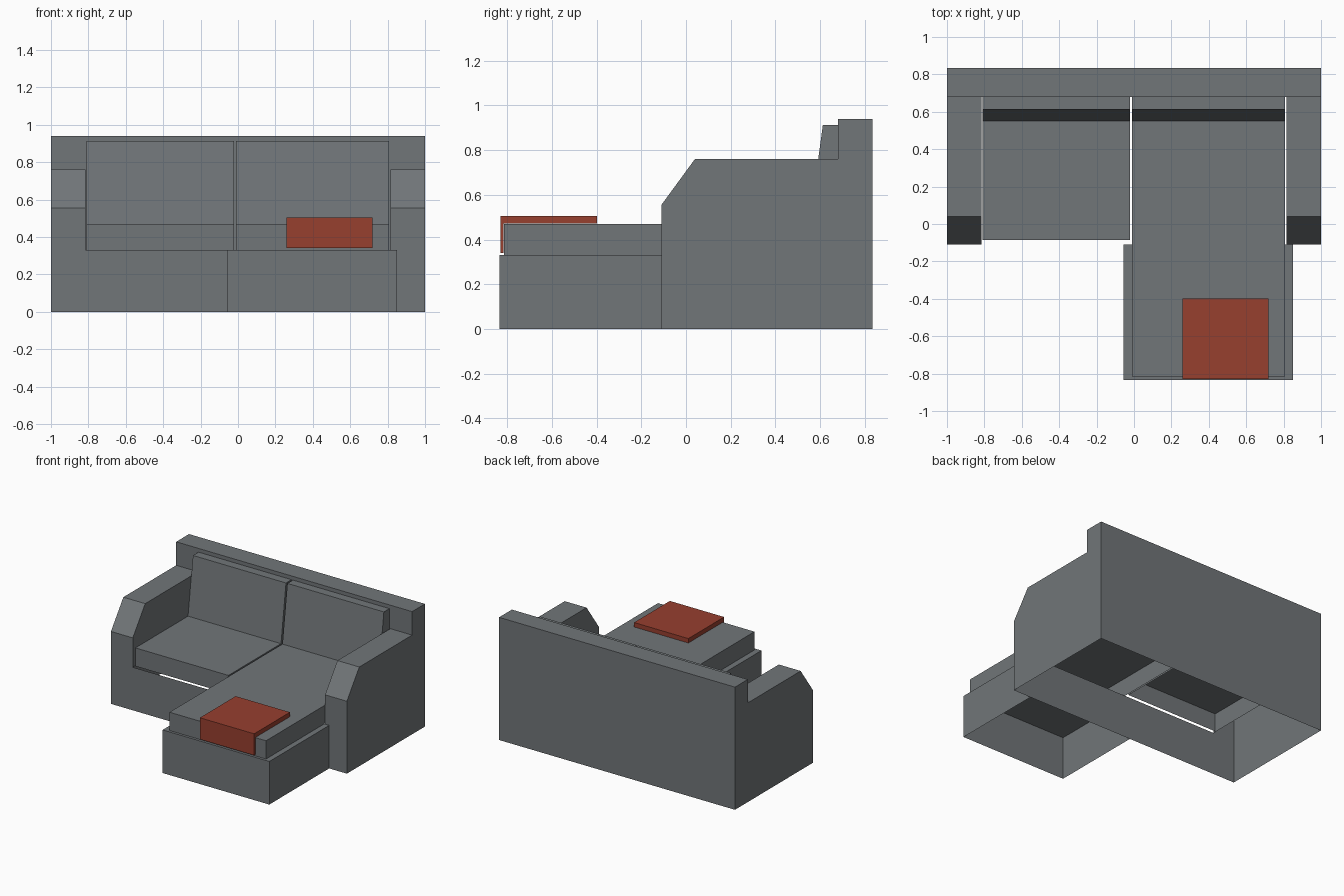
import bpy
import bmesh

if "Cube" in bpy.data.objects:
    bpy.data.objects.remove(bpy.data.objects["Cube"])


def material(name, rgb):
    m = bpy.data.materials.new(name)
    m.diffuse_color = (*rgb, 1)
    m.use_nodes = True
    m.node_tree.nodes["Principled BSDF"].inputs["Base Color"].default_value = m.diffuse_color
    return m


GREY = material("grey_fabric", (0.165, 0.180, 0.190))
RED = material("red_blanket", (0.31, 0.05, 0.028))


def strip(bm, x0, x1, path):
    """Sweep a (y, z) path across x, giving one quad per segment."""
    for p, q in zip(path, path[1:]):
        bm.faces.new([bm.verts.new(v) for v in
                      ((x0, *p), (x1, *p), (x1, *q), (x0, *q))])


def cap(bm, x, outline, right):
    """Flat side panel at x, facing +x when right is true."""
    pts = outline[::-1] if right else outline
    bm.faces.new([bm.verts.new((x, *p)) for p in pts])


def finish(bm, name, mat):
    bmesh.ops.remove_doubles(bm, verts=bm.verts, dist=1e-4)
    mesh = bpy.data.meshes.new(name)
    bm.to_mesh(mesh)
    bm.free()
    mesh.materials.append(mat)
    ob = bpy.data.objects.new(name, mesh)
    bpy.context.collection.objects.link(ob)
    return ob


def shell(name, x0, x1, path, mat=GREY, close=False, corner=()):
    """Upholstered shell: swept path with two side panels."""
    bm = bmesh.new()
    strip(bm, x0, x1, path + path[:1] if close else path)
    outline = path + list(corner)
    cap(bm, x0, outline, False)
    cap(bm, x1, outline, True)
    return finish(bm, name, mat)


# Sofa body: hollow right half with arm, front rail and back, then mirrored
ARM, FRONT, BACK_IN, BACK, SEAT, TOP = 0.815, -0.11, 0.68, 0.835, 0.33, 0.94
arm_top = [(FRONT, 0.555), (0.04, 0.76), (BACK_IN, 0.76)]
back_rest = [(BACK_IN, TOP), (BACK, TOP), (BACK, 0)]
side = [(FRONT, 0)] + arm_top + back_rest
bm = bmesh.new()
strip(bm, ARM, 1, side)
strip(bm, 0, ARM, [(BACK_IN, SEAT)] + back_rest)
strip(bm, 0, ARM, [(FRONT, 0), (FRONT, SEAT)])
cap(bm, 1, side, True)
cap(bm, ARM, [(FRONT, SEAT)] + arm_top + [(BACK_IN, SEAT)], False)
body = finish(bm, "sofa_body", GREY)
mirror = body.modifiers.new("Mirror", 'MIRROR')
mirror.use_axis = (True, False, False)

# Chaise base, open underneath
shell("chaise_base", -0.055, 0.85,
      [(-0.835, 0), (-0.835, SEAT), (FRONT, SEAT)], corner=[(FRONT, 0)])

# Seat and back cushions
for label, x0, x1, y0 in (("left", -0.81, -0.022, -0.085),
                          ("right", -0.01, 0.808, -0.815)):
    shell(label + "_seat_cushion", x0, x1,
          [(y0, SEAT), (y0, 0.47), (BACK_IN, 0.47), (BACK_IN, SEAT)])
    shell(label + "_back_cushion", x0, x1,
          [(0.552, 0.47), (0.612, 0.912), (BACK_IN - 0.001, 0.912),
           (BACK_IN - 0.001, 0.47)])

# Folded blanket draped over the chaise end
shell("blanket", 0.258, 0.718,
      [(-0.83, 0.34), (-0.83, 0.505), (-0.397, 0.505), (-0.397, 0.471),
       (-0.816, 0.471), (-0.816, 0.34)], RED, close=True)
